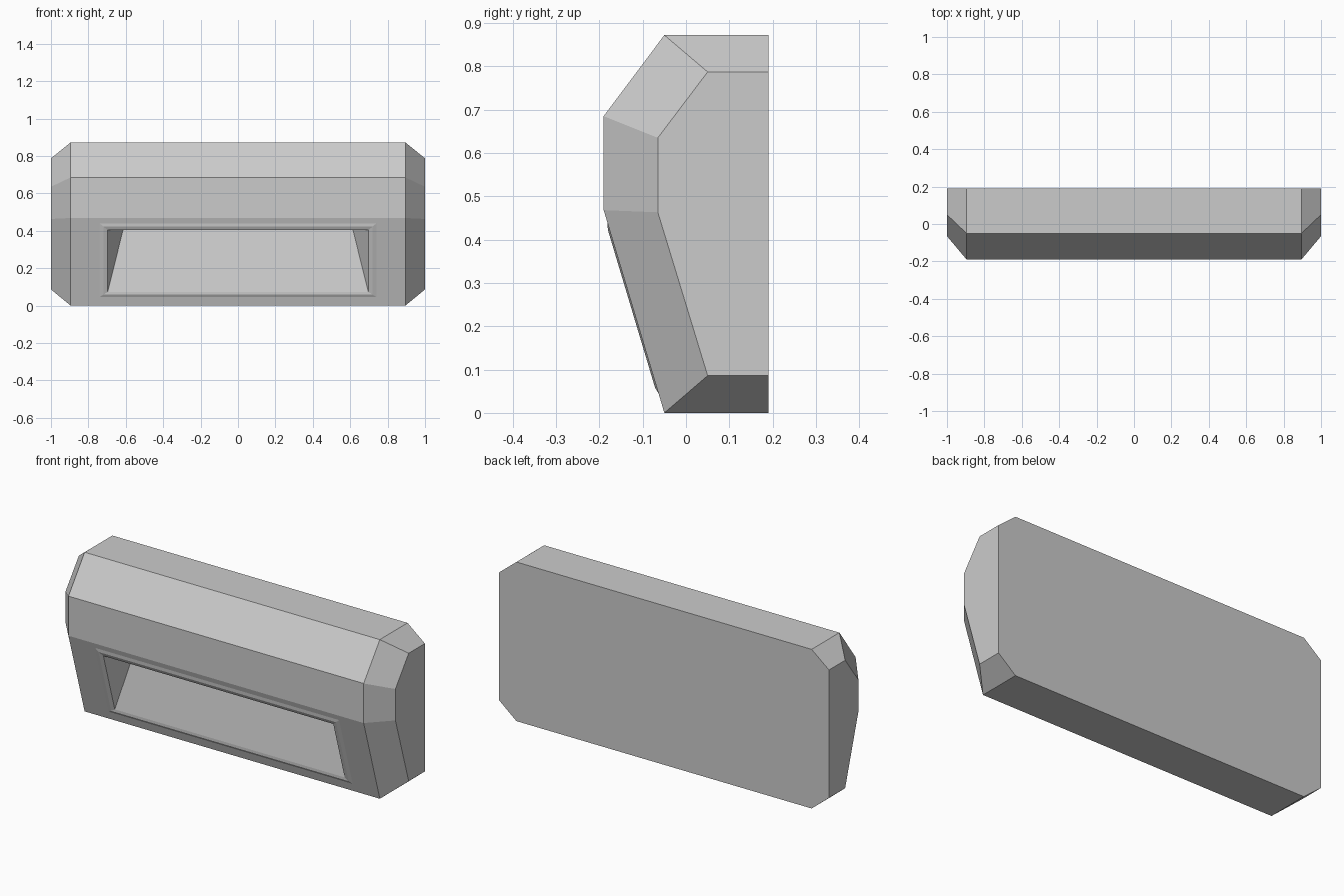
import bpy
import bmesh

cube = bpy.data.objects.get("Cube")
if cube:
    bpy.data.objects.remove(cube, do_unlink=True)

# Single plain grey material
grey = bpy.data.materials.new("light_grey")
grey.use_nodes = True
colour = (0.6, 0.6, 0.6, 1)
grey.diffuse_color = colour
grey.node_tree.nodes["Principled BSDF"].inputs["Base Color"].default_value = colour

BACK = 0.19
# Side profiles (y, z): full section and chamfered end section
FULL = [(BACK, 0), (-0.05, 0), (-0.19, 0.468), (-0.19, 0.685), (-0.05, 0.872), (BACK, 0.872)]
END = [(BACK, 0.086), (0.05, 0.086), (-0.065, 0.463), (-0.065, 0.635), (0.05, 0.787), (BACK, 0.787)]

bm = bmesh.new()


def section(x, profile):
    return [bm.verts.new((x, y, z)) for y, z in profile]


def bridge(a, b, skip=()):
    n = len(a)
    for i in range(n):
        if i not in skip:
            j = (i + 1) % n
            bm.faces.new((a[i], a[j], b[j], b[i]))


# Chamfered body, leaving the sloping lower front panel open
sections = [section(x, p) for x, p in ((-1, END), (-0.895, FULL), (0.895, FULL), (1, END))]
bridge(sections[0], sections[1])
bridge(sections[1], sections[2], skip=(1,))
bridge(sections[2], sections[3])
bm.faces.new(sections[0])
bm.faces.new(sections[3])


def slope_y(z):
    return -0.05 - 0.14 * z / 0.468


def panel_ring(half, low, high, rise):
    corners = ((-half, low), (half, low), (half, high), (-half, high))
    return [bm.verts.new((x, slope_y(z) - rise, z)) for x, z in corners]


# Sloping panel with a slight raised bead around the opening
left, right = sections[1], sections[2]
ring = [left[1], right[1], right[2], left[2]]
for spec in ((0.74, 0.045, 0.44, 0), (0.72, 0.058, 0.422, 0.004), (0.697, 0.072, 0.403, 0)):
    inner = panel_ring(*spec)
    bridge(ring, inner)
    ring = inner

# Grip recess: floor deepens towards the top, with tapered side walls
low_l, low_r, top_r, top_l = ring
deep_r, deep_l = [bm.verts.new((x, -0.012, 0.403)) for x in (0.615, -0.615)]
bm.faces.new((low_l, low_r, deep_r, deep_l))
bm.faces.new((top_l, deep_l, deep_r, top_r))
bm.faces.new((low_l, deep_l, top_l))
bm.faces.new((low_r, top_r, deep_r))

bmesh.ops.recalc_face_normals(bm, faces=bm.faces[:])
mesh = bpy.data.meshes.new("recessed_body")
bm.to_mesh(mesh)
bm.free()
mesh.materials.append(grey)
body = bpy.data.objects.new("recessed_body", mesh)
bpy.context.collection.objects.link(body)
